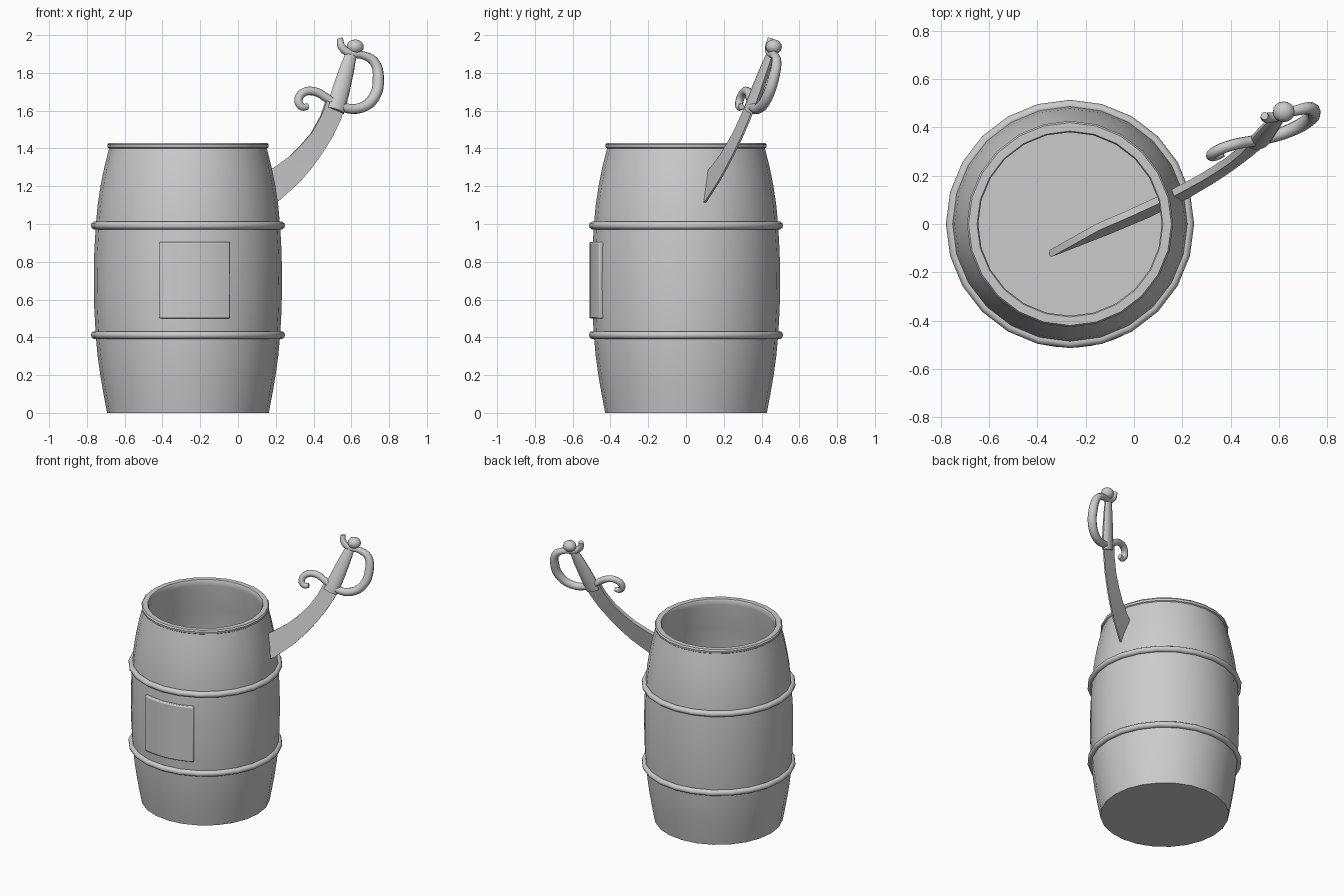
import bpy, bmesh, math
from mathutils import Vector

if "Cube" in bpy.data.objects:
    bpy.data.objects.remove(bpy.data.objects["Cube"])

CX, SIDES = -0.265, 24


def finish(name, verts, faces, angle=40):
    mesh = bpy.data.meshes.new(name)
    mesh.from_pydata([tuple(v) for v in verts], [], faces)
    bm = bmesh.new()
    bm.from_mesh(mesh)
    bmesh.ops.recalc_face_normals(bm, faces=bm.faces)
    bm.to_mesh(mesh)
    bm.free()
    obj = bpy.data.objects.new(name, mesh)
    bpy.context.collection.objects.link(obj)
    smooth(obj, angle)
    return obj


def smooth(obj, angle=40):
    bpy.ops.object.select_all(action='DESELECT')
    obj.select_set(True)
    bpy.context.view_layer.objects.active = obj
    bpy.ops.object.shade_smooth_by_angle(angle=math.radians(angle))


def lathe(name, profile, closed):
    """Spin (radius, z) points round the barrel axis."""
    n, verts, faces = len(profile), [], []
    for i in range(SIDES):
        a = 2 * math.pi * i / SIDES
        verts += [(CX + r * math.cos(a), r * math.sin(a), z) for r, z in profile]
    for i in range(SIDES):
        j = (i + 1) % SIDES
        for k in range(n if closed else n - 1):
            m = (k + 1) % n
            faces.append((i * n + k, j * n + k, j * n + m, i * n + m))
    if not closed:
        faces.append([i * n for i in range(SIDES)])
        faces.append([i * n + n - 1 for i in range(SIDES)])
    return finish(name, verts, faces)


# Hollow barrel: outside from the base up, over the rim, inside down to the floor
lathe("barrel", [(0.428, 0), (0.447, 0.1), (0.464, 0.2), (0.478, 0.3), (0.488, 0.41),
                 (0.496, 0.55), (0.498, 0.7), (0.496, 0.85), (0.488, 0.99), (0.478, 1.1),
                 (0.463, 1.2), (0.443, 1.3), (0.418, 1.40), (0.425, 1.405), (0.427, 1.42),
                 (0.42, 1.43), (0.385, 1.43), (0.38, 1.42), (0.38, 1.39), (0.42, 1.2),
                 (0.445, 0.99), (0.455, 0.7), (0.445, 0.41), (0.42, 0.2), (0.39, 0.04)], False)

# Hoops
for label, z in (("lower", 0.412), ("upper", 0.992)):
    ring = [(0.492 + 0.022 * math.cos(t), z + 0.021 * math.sin(t))
            for t in [2 * math.pi * i / 10 for i in range(10)]]
    lathe(label + "_hoop", ring, True)

# Curved plaque following the barrel front
verts, faces, N = [], [], 8
for i in range(N + 1):
    a = math.radians(-17.5 + 43.7 * i / N)
    for r, z in ((0.47, 0.50), (0.512, 0.50), (0.512, 0.905), (0.47, 0.905)):
        verts.append((CX + r * math.sin(a), -r * math.cos(a), z))
for i in range(N):
    for k in range(4):
        m = (k + 1) % 4
        faces.append((i * 4 + k, i * 4 + m, i * 4 + 4 + m, i * 4 + 4 + k))
faces += [(0, 1, 2, 3), tuple(N * 4 + k for k in range(4))]
plaque = finish("plaque", verts, faces)
bev = plaque.modifiers.new("soft_edges", 'BEVEL')
bev.width, bev.segments, bev.limit_method = 0.008, 2, 'ANGLE'

# The sword lies in a tilted plane: y = A + B x + C z
A, B, C = -0.266, 0.35, 0.265
NORMAL = Vector((B, -1, C)).normalized()


def on_plane(x, z, off=0.0):
    return Vector((x, A + B * x + C * z, z)) + NORMAL * off


# Blade: back edge and cutting edge pairs from guard to point
back = [(0.47, 1.66), (0.44, 1.575), (0.39, 1.485), (0.335, 1.42), (0.275, 1.36),
        (0.20, 1.305), (0.10, 1.245), (-0.02, 1.195), (-0.15, 1.155), (-0.345, 1.0)]
edge = [(0.575, 1.66), (0.545, 1.555), (0.50, 1.46), (0.44, 1.365), (0.385, 1.29),
        (0.325, 1.22), (0.22, 1.125), (0.06, 1.04), (-0.11, 0.995), (-0.35, 0.985)]
verts, faces = [], []
for (x0, z0), (x1, z1) in zip(back, edge):
    verts += [on_plane(x0, z0, 0.015), on_plane(x0, z0, -0.015),
              on_plane(x1, z1, -0.005), on_plane(x1, z1, 0.005)]
for i in range(len(back) - 1):
    for k in range(4):
        m = (k + 1) % 4
        faces.append((i * 4 + k, i * 4 + m, i * 4 + 4 + m, i * 4 + 4 + k))
last = len(verts) - 4
faces += [(0, 1, 2, 3), (last, last + 1, last + 2, last + 3)]
finish("blade", verts, faces)

# Grip: flattened oval sections narrowing towards the pommel
along = on_plane(0.605, 1.92) - on_plane(0.515, 1.60)
side = along.cross(NORMAL).normalized()
verts, faces, S = [], [], 12
levels = [(0.0, 0.050), (0.12, 0.051), (0.4, 0.047), (0.7, 0.040), (0.95, 0.030), (1.0, 0.026)]
for f, w in levels:
    c = on_plane(0.515, 1.60) + along * f
    for i in range(S):
        t = 2 * math.pi * i / S
        verts.append(c + side * (w * math.cos(t)) + NORMAL * (0.62 * w * math.sin(t)))
for j in range(len(levels) - 1):
    for i in range(S):
        m = (i + 1) % S
        faces.append((j * S + i, j * S + m, j * S + S + m, j * S + S + i))
faces += [tuple(range(S)), tuple((len(levels) - 1) * S + i for i in range(S))]
finish("grip", verts, faces)

# Pommel
bpy.ops.mesh.primitive_uv_sphere_add(segments=16, ring_count=10, radius=0.043,
                                     location=on_plane(0.62, 1.938))
pommel = bpy.context.object
pommel.name = "pommel"
pommel.scale = (1.05, 1, 0.9)
smooth(pommel, 60)

# Guard: one tube from the top hook, round the knuckles, to the curled end
path = [(0.54, 1.982, 0.016), (0.548, 1.94, 0.021), (0.59, 1.905, 0.022), (0.655, 1.895, 0.021),
        (0.72, 1.86, 0.026), (0.743, 1.77, 0.030), (0.72, 1.67, 0.030), (0.65, 1.615, 0.028),
        (0.56, 1.617, 0.025), (0.48, 1.66, 0.023), (0.41, 1.70, 0.023), (0.345, 1.695, 0.023),
        (0.32, 1.65, 0.022), (0.34, 1.62, 0.020), (0.37, 1.622, 0.016)]
curve = bpy.data.curves.new("hand_guard", 'CURVE')
curve.dimensions = '3D'
curve.bevel_depth, curve.bevel_resolution = 1.0, 3
curve.resolution_u, curve.use_fill_caps = 4, True
spline = curve.splines.new('BEZIER')
spline.bezier_points.add(len(path) - 1)
for p, (x, z, r) in zip(spline.bezier_points, path):
    p.co, p.radius = on_plane(x, z), r
    p.handle_left_type = p.handle_right_type = 'AUTO'
guard = bpy.data.objects.new("hand_guard", curve)
bpy.context.collection.objects.link(guard)
